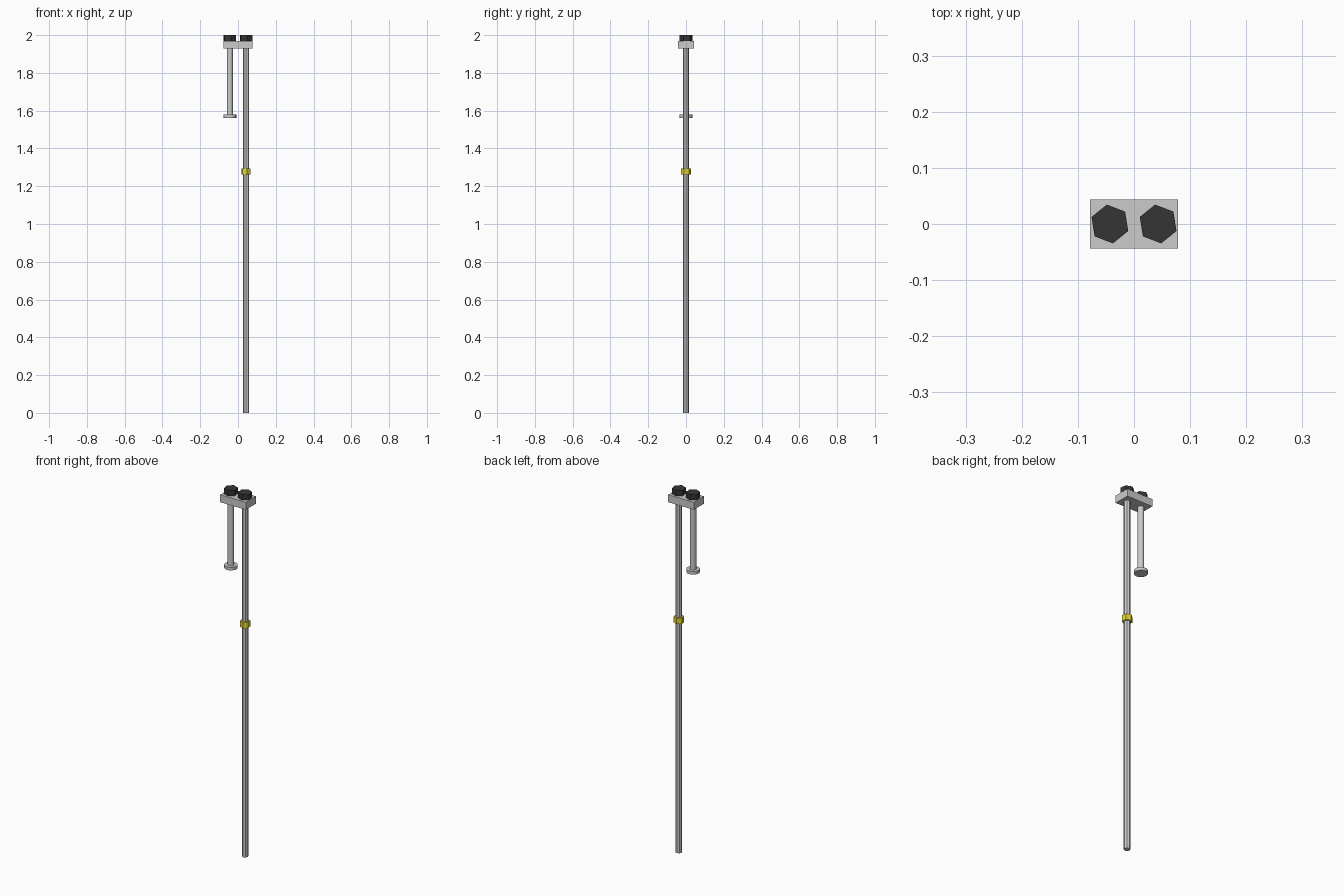
import bpy, math

if "Cube" in bpy.data.objects:
    bpy.data.objects.remove(bpy.data.objects["Cube"])

def material(name, color):
    m = bpy.data.materials.new(name)
    m.diffuse_color = color
    m.use_nodes = True
    m.node_tree.nodes["Principled BSDF"].inputs["Base Color"].default_value = m.diffuse_color
    return m

black = material("black", (0.035, 0.035, 0.035, 1))
yellow = material("yellow", (0.75, 0.68, 0.03, 1))

def prism(name, x, r, z0, z1, sides, turn=0.0, mat=None, smooth=False):
    """Upright prism; turn is its rotation in degrees."""
    bpy.ops.mesh.primitive_cylinder_add(
        vertices=sides, radius=r, depth=z1 - z0,
        location=(x, 0, (z0 + z1) / 2), rotation=(0, 0, math.radians(turn)))
    o = bpy.context.object
    o.name = name
    if mat:
        o.data.materials.append(mat)
    if smooth:
        bpy.ops.object.shade_smooth_by_angle(angle=math.radians(40))
    return o

X = 0.043

# Cross plate joining the two rods
bpy.ops.mesh.primitive_cube_add(size=1, location=(0, 0, 1.949))
plate = bpy.context.object
plate.name = "cross_plate"
plate.scale = (0.156, 0.087, 0.041)

# Hex nuts on top of the plate
for side, x in (("left", -X), ("right", X)):
    prism(side + "_hex_nut", x, 0.035, 1.965, 2.0, 6, 9, black)

# Long rod with its yellow collar
prism("long_rod", X, 0.0165, 0.0, 1.94, 8, 0)
prism("yellow_collar", X, 0.026, 1.262, 1.294, 6, 9, yellow)

# Short rod with its foot disc
prism("short_rod", -X, 0.0165, 1.57, 1.94, 12, 0, smooth=True)
prism("foot_disc", -X, 0.034, 1.562, 1.579, 16, 0, smooth=True)
